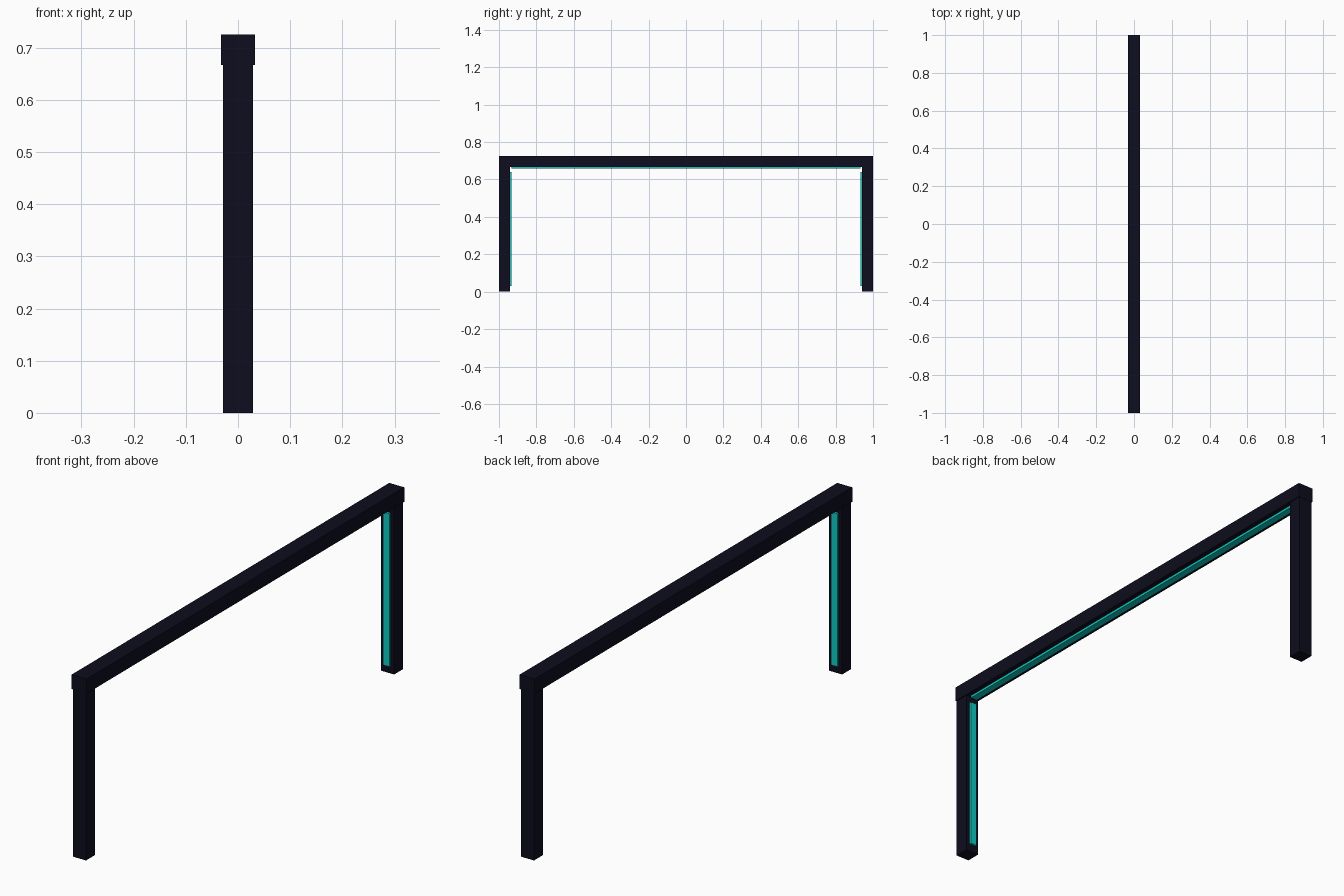
import bpy

if "Cube" in bpy.data.objects:
    bpy.data.objects.remove(bpy.data.objects["Cube"])


def material(name, color):
    m = bpy.data.materials.new(name)
    m.diffuse_color = (*color, 1.0)
    m.use_nodes = True
    m.node_tree.nodes["Principled BSDF"].inputs["Base Color"].default_value = m.diffuse_color
    return m


navy = material("dark_navy", (0.004, 0.004, 0.013))
cyan = material("glowing_cyan", (0.005, 0.60, 0.55))


def box(name, lo, hi, mat):
    """Axis-aligned box between two corners."""
    bpy.ops.mesh.primitive_cube_add(size=1)
    ob = bpy.context.object
    ob.name = name
    for v in ob.data.vertices:
        v.co = [(a + b) / 2 + c * (b - a) for a, b, c in zip(lo, hi, v.co)]
    ob.data.materials.append(mat)
    return ob


BEAM_BOTTOM = 0.667

# Top beam with its light strip underneath
box("top_beam", (-0.033, -1, BEAM_BOTTOM), (0.033, 1, 0.725), navy)
box("beam_light_strip", (-0.014, -0.933, BEAM_BOTTOM - 0.009),
    (0.014, 0.933, BEAM_BOTTOM + 0.002), cyan)

# Posts at both ends, each with a light strip on its inner face
for side, s in (("front", -1), ("back", 1)):
    def ends(a, b):
        return sorted((s * a, s * b))
    y0, y1 = ends(0.942, 0.999)
    box(side + "_post", (-0.029, y0, 0), (0.029, y1, BEAM_BOTTOM), navy)
    y0, y1 = ends(0.933, 0.944)
    box(side + "_post_light_strip", (-0.014, y0, 0.03), (0.014, y1, 0.64), cyan)
